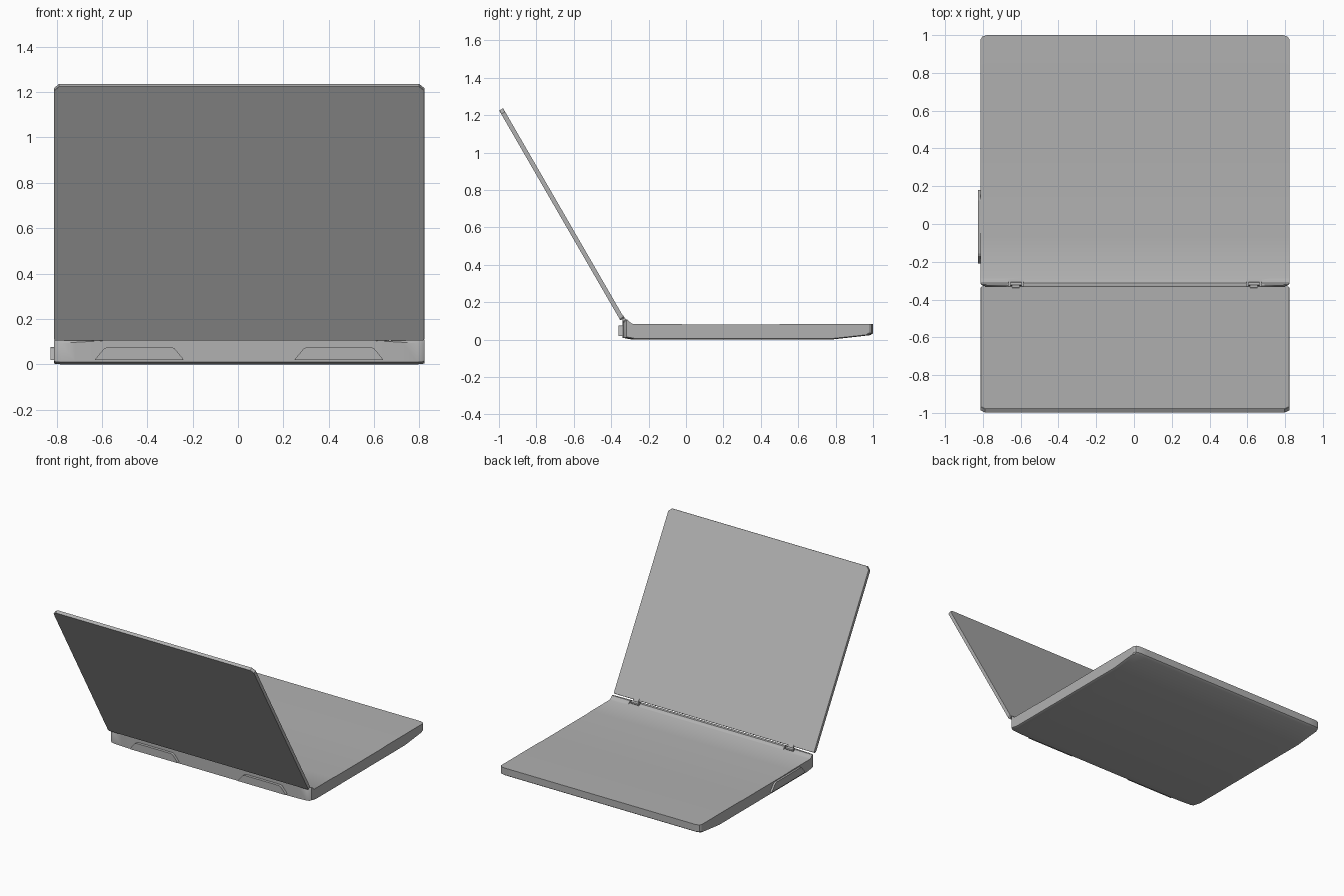
import bpy, bmesh
from math import sin, cos, radians
from mathutils import Vector

if "Cube" in bpy.data.objects:
    bpy.data.objects.remove(bpy.data.objects["Cube"])

CX = 0.005      # body centre in x (the side vent balances the total width)
HW = 0.817      # half width of base and lid

# dark grey casing
grey = bpy.data.materials.new("casing_grey")
grey.diffuse_color = (0.44, 0.44, 0.44, 1)
grey.use_nodes = True
grey.node_tree.nodes["Principled BSDF"].inputs["Base Color"].default_value = grey.diffuse_color


def finish(name, bm, smooth=True):
    bmesh.ops.recalc_face_normals(bm, faces=bm.faces)
    me = bpy.data.meshes.new(name)
    bm.to_mesh(me)
    bm.free()
    me.materials.append(grey)
    ob = bpy.data.objects.new(name, me)
    bpy.context.collection.objects.link(ob)
    if smooth:
        shade(ob)
    return ob


def shade(ob):
    bpy.ops.object.select_all(action='DESELECT')
    ob.select_set(True)
    bpy.context.view_layer.objects.active = ob
    bpy.ops.object.shade_smooth_by_angle(angle=radians(30))


def loft(name, sections, smooth=True):
    """Skin equal-length closed loops and cap both ends."""
    bm = bmesh.new()
    rings = [[bm.verts.new(p) for p in s] for s in sections]
    n = len(rings[0])
    for a, b in zip(rings, rings[1:]):
        for i in range(n):
            j = (i + 1) % n
            bm.faces.new((a[i], a[j], b[j], b[i]))
    bm.faces.new(rings[0])
    bm.faces.new(rings[-1])
    return finish(name, bm, smooth)


def box(name, x, y, z, sx, sy, sz):
    pts = [(-1, -1), (1, -1), (1, 1), (-1, 1)]
    return loft(name, [[(x + a * sx / 2, y + b * sy / 2, z + c * sz / 2)
                        for a, b in pts] for c in (-1, 1)], False)


# base: side profile lofted across x, easing in at the ends
def base_section(x, back, front, low, drop):
    prof = [(-0.34 + back, 0.010 + low), (-0.285 + back, low), (0.77, low),
            (0.985 - front, 0.024 + low * 0.4), (1 - front, 0.034 + low * 0.4),
            (1 - front, 0.085), (0.55, 0.085), (0.50, 0.0825),
            (-0.02, 0.0825), (-0.07, 0.085), (-0.285, 0.085),
            (-0.298, 0.092), (-0.312, 0.107), (-0.325 + back * 0.4, 0.108),
            (-0.34 + back, 0.104 - drop)]
    return [(CX + x, y, z) for y, z in prof]


ends = [(0.60, 0, 0, 0, 0), (0.72, 0.003, 0, 0, 0.007),
        (0.785, 0.008, 0, 0, 0.012), (0.808, 0.014, 0.008, 0.001, 0.012),
        (HW, 0.022, 0.022, 0.005, 0.012)]
base = loft("base", [base_section(-x, *r) for x, *r in reversed(ends)]
            + [base_section(x, *r) for x, *r in ends], False)

# hinge notches in the raised rear lip
for s in (-1, 1):
    cut = box("hinge_cutter", CX + s * 0.63, -0.305, 0.115, 0.08, 0.05, 0.05)
    cut.hide_render = True
    mod = base.modifiers.new("notch", 'BOOLEAN')
    mod.operation = 'DIFFERENCE'
    mod.object = cut
    mod.solver = 'EXACT'
    bpy.context.view_layer.objects.active = base
    bpy.ops.object.modifier_apply(modifier=mod.name)
    bpy.data.objects.remove(cut)
shade(base)

# lid: thin panel with clipped corners, leaning back 30 degrees
tilt = radians(30)
up = Vector((0, -sin(tilt), cos(tilt)))
out = Vector((0, -cos(tilt), -sin(tilt)))
foot = Vector((CX, -0.330, 0.115))     # inner lower edge
L, T = 1.296, 0.024


def lid_loop(depth, inset):
    w, h = HW - inset, L - inset
    half = [(w - 0.006, inset), (w, 0.008 + inset), (w, h - 0.022), (w - 0.024, h)]
    pts = half + [(-x, v) for x, v in reversed(half)]
    return [foot + Vector((x, 0, 0)) + up * v + out * depth for x, v in pts]


loft("lid", [lid_loop(0, 0.001), lid_loop(0.002, 0),
             lid_loop(T - 0.002, 0), lid_loop(T, 0.001)], False)

# hinges: a barrel in each notch and an arm up to the lid
for s, side in ((-1, "left"), (1, "right")):
    x = CX + s * 0.63
    barrel = []
    for dx in (-0.03, 0.03):
        barrel.append([(x + dx, -0.318 + 0.011 * cos(radians(30 * k)),
                        0.098 + 0.011 * sin(radians(30 * k))) for k in range(12)])
    loft("hinge_barrel_" + side, barrel)
    arm = [(-0.312, 0.094), (-0.330, 0.090), (-0.350, 0.121), (-0.336, 0.129)]
    loft("hinge_arm_" + side,
         [[(x + dx, y, z) for y, z in arm] for dx in (-0.02, 0.02)], False)

# vents: trapezoid plates on the rear wall and one on the left wall
trap = [(-0.195, 0.02), (0.195, 0.02), (0.19, 0.028), (0.155, 0.07),
        (0.14, 0.076), (-0.14, 0.076), (-0.155, 0.07), (-0.19, 0.028)]
for s, side in ((-1, "left"), (1, "right")):
    loft("rear_vent_" + side,
         [[(CX + s * 0.44 + a, y, z) for a, z in trap]
          for y in (-0.33, -0.36)], False)
loft("side_vent", [[(x, a - 0.015, z) for a, z in trap]
                   for x in (-0.80, -0.826)], False)
